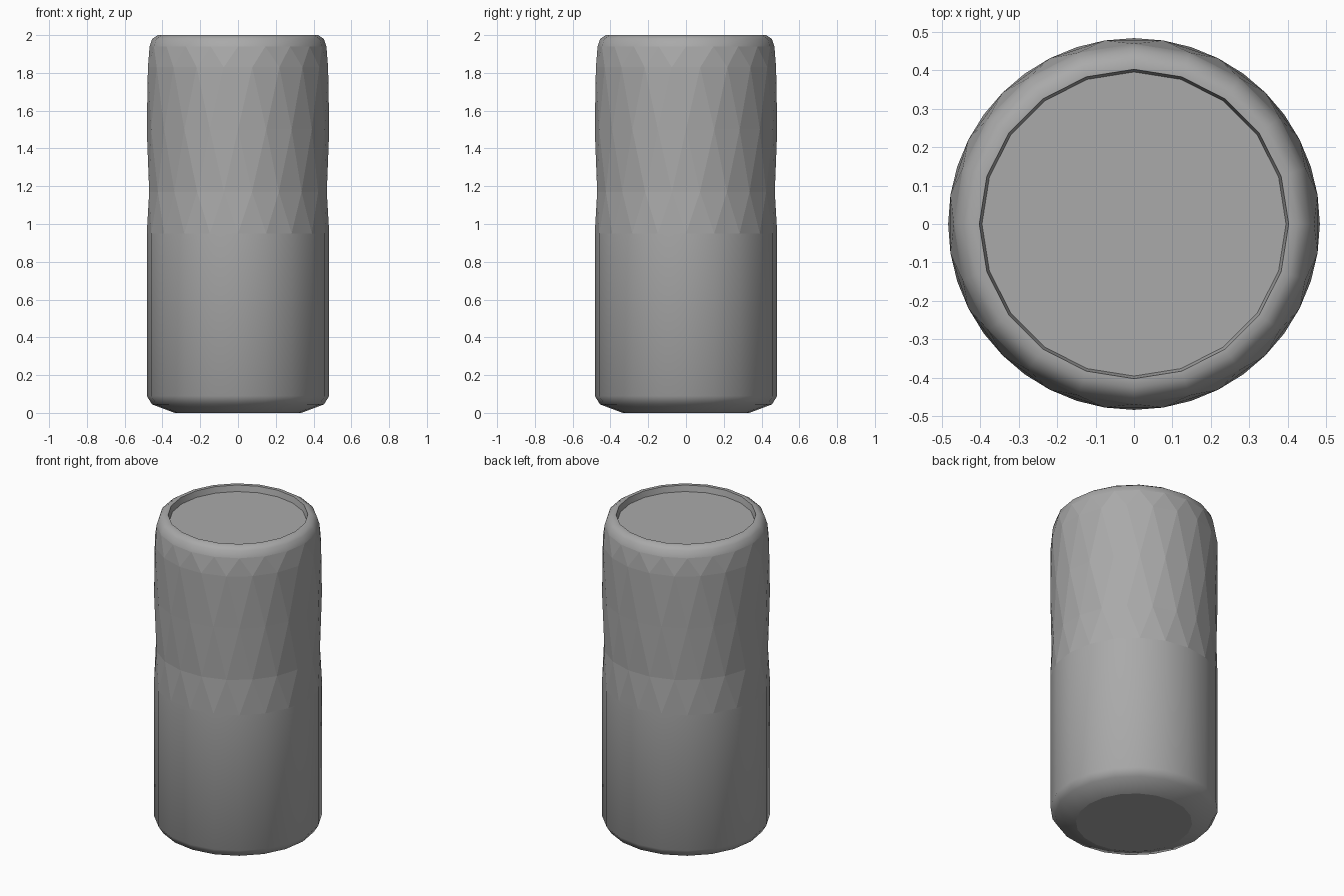
import bpy, bmesh
from math import cos, sin, pi

if "Cube" in bpy.data.objects:
    bpy.data.objects.remove(bpy.data.objects["Cube"])

SIDES = 20

grey = bpy.data.materials.new("satin grey")
grey.use_nodes = True
grey.diffuse_color = (0.4, 0.4, 0.4, 1)
grey.node_tree.nodes["Principled BSDF"].inputs["Base Color"].default_value = (0.4, 0.4, 0.4, 1)


def add_ring(bm, radius, z, twist):
    """One ring of vertices, turned by a fraction of a side."""
    return [bm.verts.new((radius * cos(2 * pi * (i + twist) / SIDES),
                          radius * sin(2 * pi * (i + twist) / SIDES), z))
            for i in range(SIDES)]


def lathe(name, profile):
    """Join rings: quads where they line up, triangles where they alternate."""
    bm = bmesh.new()
    rings = [add_ring(bm, *p) for p in profile]
    for k in range(len(rings) - 1):
        low, high = rings[k], rings[k + 1]
        turn = profile[k + 1][2] - profile[k][2]
        for i in range(SIDES):
            j = (i + 1) % SIDES
            if turn == 0:
                bm.faces.new((low[i], low[j], high[j], high[i])).smooth = True
            elif turn > 0:
                bm.faces.new((low[i], low[j], high[i]))
                bm.faces.new((low[j], high[j], high[i]))
            else:
                bm.faces.new((low[i], low[j], high[j]))
                bm.faces.new((low[i], high[j], high[i]))
    bm.faces.new(rings[0][::-1])
    bm.faces.new(rings[-1])
    bmesh.ops.recalc_face_normals(bm, faces=bm.faces)
    # Crisp edges where the recess begins and around both flat ends
    for edge in bm.edges:
        if len(edge.link_faces) == 2 and edge.calc_face_angle() > 0.7:
            edge.smooth = False
    mesh = bpy.data.meshes.new(name)
    bm.to_mesh(mesh)
    bm.free()
    mesh.materials.append(grey)
    obj = bpy.data.objects.new(name, mesh)
    bpy.context.collection.objects.link(obj)
    return obj


# Radius, height and twist of each ring, from the base up into the lid recess
lathe("tumbler_body", [
    (0.335, 0, 0), (0.455, 0.045, 0), (0.483, 0.09, 0),      # rounded base
    (0.483, 0.95, 0),                                        # plain lower wall
    (0.476, 1.17, 0.5), (0.483, 1.5, 0), (0.483, 1.83, 0.5),  # faceted grip
    (0.468, 1.94, 0), (0.455, 1.98, 0), (0.425, 2, 0),       # rounded shoulder
    (0.402, 2, 0), (0.395, 1.962, 0),                        # recessed lid
])
